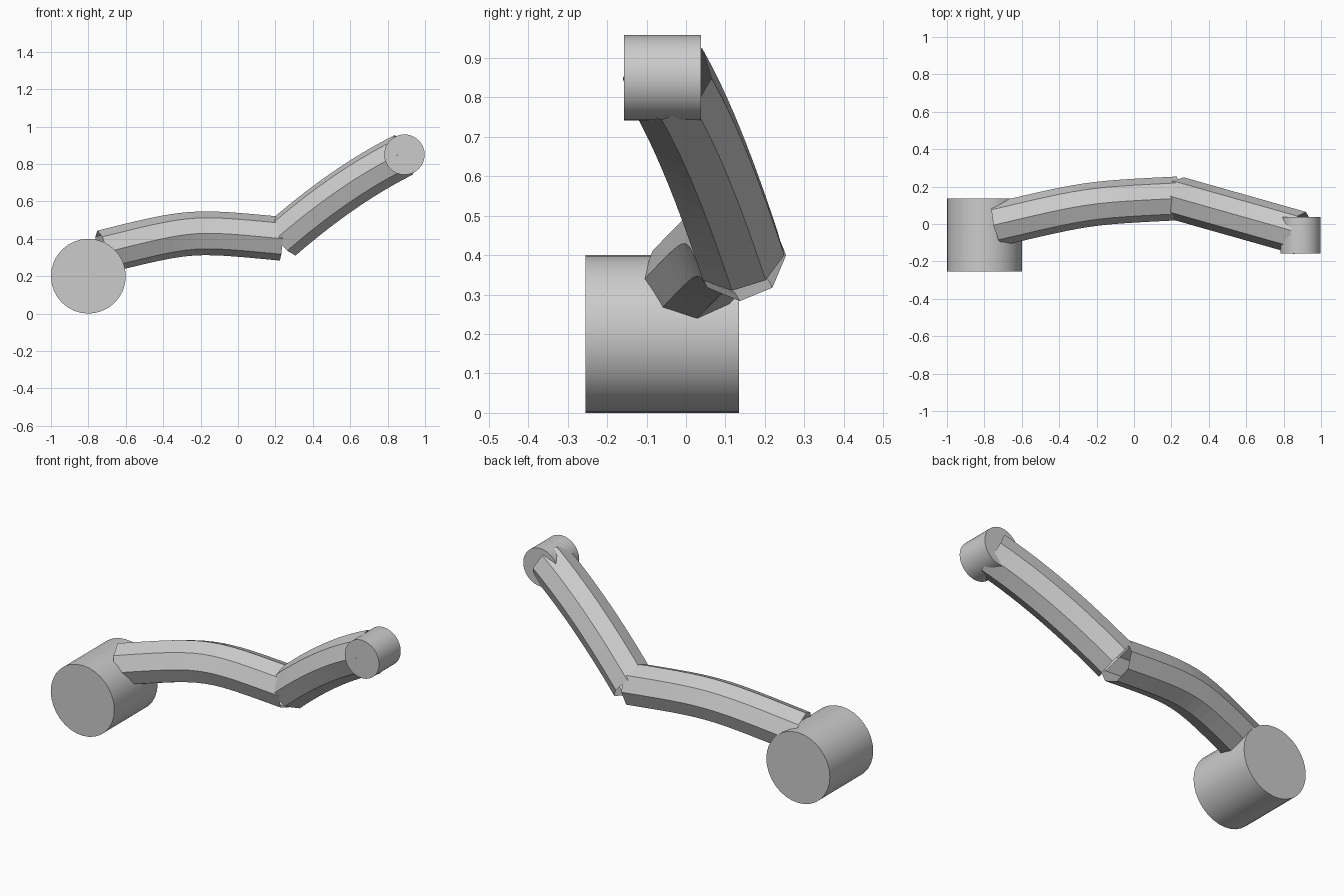
import bpy
import math
from mathutils import Vector

cube = bpy.data.objects.get("Cube")
if cube:
    bpy.data.objects.remove(cube, do_unlink=True)

# Single grey material
grey = bpy.data.materials.new("plain grey")
grey.use_nodes = True
colour = (0.6, 0.6, 0.6, 1)
grey.diffuse_color = colour
grey.node_tree.nodes["Principled BSDF"].inputs["Base Color"].default_value = colour


def drum(name, x, z, radius, depth):
    """Smooth cylinder lying along y."""
    bpy.ops.mesh.primitive_cylinder_add(
        vertices=32, radius=radius, depth=depth,
        location=(x, -0.06, z), rotation=(math.pi / 2, 0, 0))
    obj = bpy.context.object
    obj.name = name
    obj.data.materials.append(grey)
    bpy.ops.object.shade_smooth_by_angle(angle=math.radians(30))


def arm(name, start, start_handle, end_handle, end):
    """Open eight-sided tube swept along one curved segment."""
    curve = bpy.data.curves.new(name, "CURVE")
    curve.dimensions = "3D"
    curve.twist_mode = "Z_UP"
    curve.bevel_depth = 0.117
    curve.bevel_resolution = 2
    curve.resolution_u = 12
    spline = curve.splines.new("BEZIER")
    spline.bezier_points.add(1)
    spline.use_smooth = False
    first, last = spline.bezier_points
    for point in (first, last):
        point.handle_left_type = point.handle_right_type = "FREE"
    start, end = Vector(start), Vector(end)
    start_handle, end_handle = Vector(start_handle), Vector(end_handle)
    first.co, first.handle_right = start, start + start_handle
    first.handle_left = start - start_handle
    last.co, last.handle_left = end, end + end_handle
    last.handle_right = end - end_handle
    curve.materials.append(grey)
    obj = bpy.data.objects.new(name, curve)
    bpy.context.collection.objects.link(obj)
    # Turn the swept curve into a mesh
    bpy.ops.object.select_all(action="DESELECT")
    bpy.context.view_layer.objects.active = obj
    obj.select_set(True)
    bpy.ops.object.convert(target="MESH")


# End drums
drum("large_drum", -0.8, 0.2, 0.2, 0.39)
drum("small_drum", 0.89, 0.85, 0.108, 0.195)

# Two arms meeting at the elbow
elbow = (0.235, 0.137, 0.4)
arm("lower_arm", (-0.725, 0.0, 0.33), (0.48, 0.113, 0.12),
    (-0.48, -0.024, 0.045), elbow)
arm("upper_arm", elbow, (0.22, -0.063, 0.19),
    (-0.22, 0.063, -0.11), (0.887, -0.048, 0.849))
